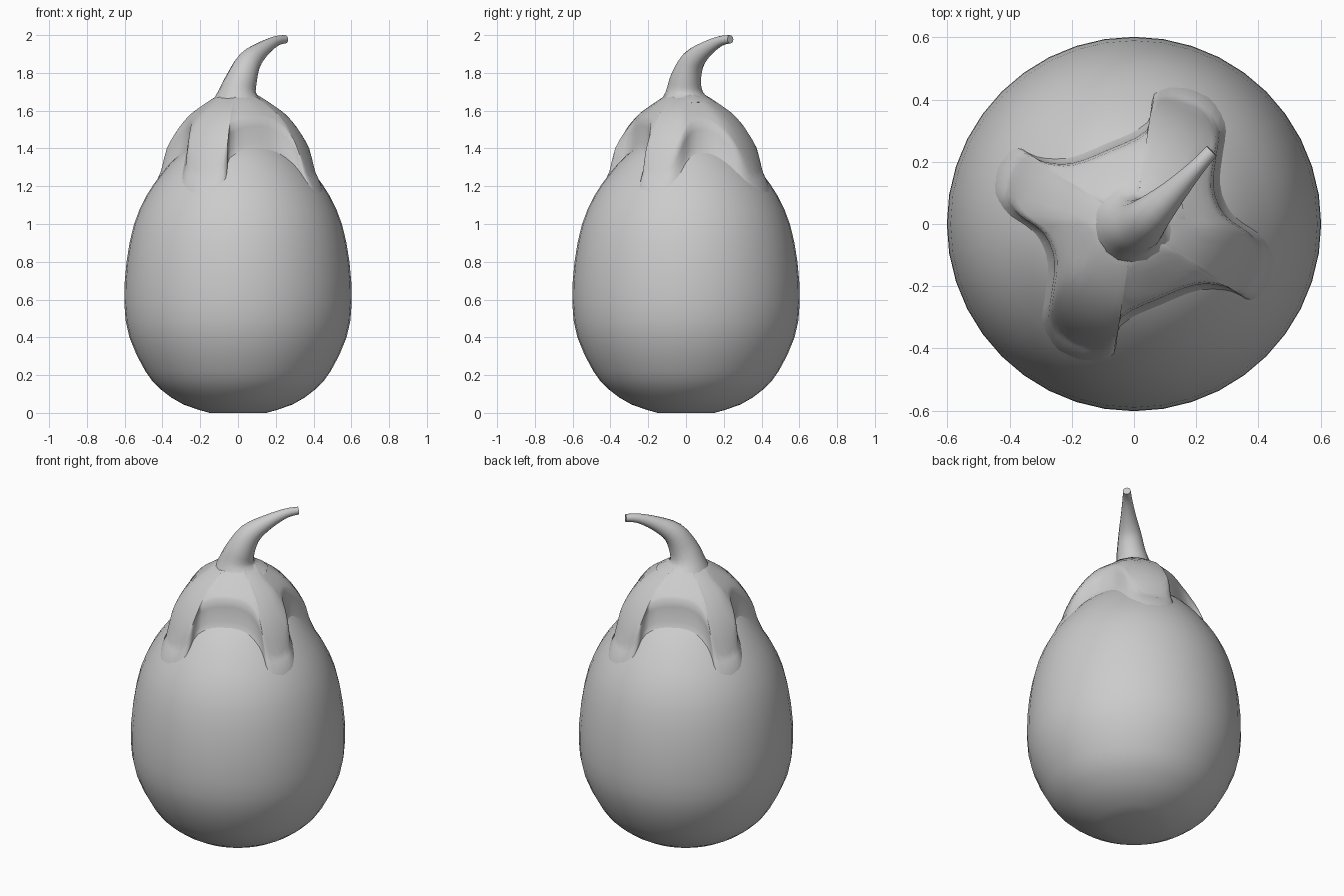
import bpy, bmesh, math
from mathutils import Vector

if "Cube" in bpy.data.objects:
    bpy.data.objects.remove(bpy.data.objects["Cube"])


def interp(table, t):
    """Piecewise linear lookup in a table of (key, value) with rising keys."""
    for (a, va), (b, vb) in zip(table, table[1:]):
        if t <= b:
            return va + (vb - va) * max(0, t - a) / (b - a)
    return table[-1][1]


def smooth_path(pts, steps, closed=False):
    """Catmull-Rom samples through points of any dimension."""
    pts = [Vector(p) for p in pts]
    n = len(pts)
    get = (lambda i: pts[i % n]) if closed else (lambda i: pts[max(0, min(n - 1, i))])
    out = []
    for i in range(n if closed else n - 1):
        a, b, c, d = (get(i + k) for k in (-1, 0, 1, 2))
        for s in range(steps):
            t = s / steps
            out.append(0.5 * (2 * b + (c - a) * t + (2 * a - 5 * b + 4 * c - d) * t * t
                              + (3 * b - a - 3 * c + d) * t ** 3))
    if not closed:
        out.append(pts[-1])
    return out


def loft(name, rings, cap_start, cap_end, angle):
    """Skin a list of equally long vertex rings."""
    bm = bmesh.new()
    vr = [[bm.verts.new(p) for p in ring] for ring in rings]
    n = len(vr[0])
    for a, b in zip(vr, vr[1:]):
        for i in range(n):
            j = (i + 1) % n
            bm.faces.new((a[i], a[j], b[j], b[i]))
    if cap_start:
        bm.faces.new(vr[0][::-1])
    if cap_end:
        bm.faces.new(vr[-1])
    bmesh.ops.recalc_face_normals(bm, faces=bm.faces[:])
    mesh = bpy.data.meshes.new(name)
    bm.to_mesh(mesh)
    bm.free()
    ob = bpy.data.objects.new(name, mesh)
    bpy.context.collection.objects.link(ob)
    bpy.ops.object.select_all(action='DESELECT')
    ob.select_set(True)
    bpy.context.view_layer.objects.active = ob
    bpy.ops.object.shade_smooth_by_angle(angle=math.radians(angle))
    return ob


# Egg-shaped fruit body, turned from a profile of (radius, height)
profile = [(0.15, 0), (0.29, 0.045), (0.41, 0.125), (0.49, 0.22), (0.575, 0.40),
           (0.602, 0.58), (0.59, 0.80), (0.55, 1.0), (0.485, 1.15), (0.405, 1.265),
           (0.33, 1.35), (0.24, 1.42), (0.12, 1.47), (0.02, 1.48)]
SEG = 40
body_rings = [[(r * math.cos(2 * math.pi * i / SEG), r * math.sin(2 * math.pi * i / SEG), z)
               for i in range(SEG)] for r, z in smooth_path(profile, 2)]
loft("fruit_body", body_rings, True, True, 60)
body_top = [(r, z) for r, z in reversed(profile[5:])]

# Four-lobed calyx: half outline seen from above, repeated by a half turn
half = [(0.08, -0.24), (0.2, -0.195), (0.29, -0.2), (0.35, -0.225), (0.40, -0.17),
        (0.41, -0.09), (0.37, -0.03), (0.29, 0.03), (0.255, 0.12), (0.265, 0.22),
        (0.27, 0.30), (0.22, 0.375), (0.13, 0.405), (0.06, 0.385), (0.04, 0.30)]
outline = smooth_path(half + [(-x, -y) for x, y in half], 3, True)
dome = [(0, 1.70), (0.1, 1.685), (0.15, 1.655), (0.2, 1.62), (0.25, 1.585), (0.3, 1.53),
        (0.35, 1.455), (0.38, 1.40), (0.40, 1.34), (0.43, 1.25)]


def top_ring(f):
    """Ring of the upper calyx surface at a fraction of the outline."""
    ring = []
    for p in outline:
        r = p.length * f
        dip = 0.25 * max(0, 0.36 - p.length) * f ** 3
        ring.append((p.x * f, p.y * f, interp(dome, r) - dip))
    return ring


def skirt_ring(f, lift):
    """Ring that follows the fruit surface near the calyx rim."""
    return [(p.x * f, p.y * f, interp(body_top, p.length * f) + lift) for p in outline]


calyx_rings = [top_ring(f) for f in (0.15, 0.35, 0.5, 0.62, 0.74, 0.84, 0.92, 0.97)]
rim = top_ring(1.0)
foot = skirt_ring(1.02, 0.025)
calyx_rings += [[(x, y, z - 0.3 * max(0, z - w[2])) for (x, y, z), w in zip(rim, foot)],
                foot, skirt_ring(1.08, 0.004), skirt_ring(1.13, -0.02)]
loft("calyx", calyx_rings, True, False, 80)

# Curved stem: (x, y, z, radius) along its length
stem = smooth_path([(0, 0, 1.62, 0.17), (-0.005, -0.005, 1.69, 0.105), (0.02, 0.0, 1.77, 0.082),
                    (0.06, 0.035, 1.86, 0.064), (0.13, 0.105, 1.925, 0.042),
                    (0.20, 0.18, 1.968, 0.027), (0.25, 0.235, 1.978, 0.022)], 3)
stem_rings = []
side = Vector((1, -1, 0)).normalized()
for i, p in enumerate(stem):
    tangent = (stem[min(i + 1, len(stem) - 1)] - stem[max(i - 1, 0)]).to_3d().normalized()
    other = tangent.cross(side).normalized()
    stem_rings.append([p.to_3d() + p[3] * (side * math.cos(a) + other * math.sin(a))
                       for a in (2 * math.pi * k / 16 for k in range(16))])
loft("stem", stem_rings, True, True, 50)
